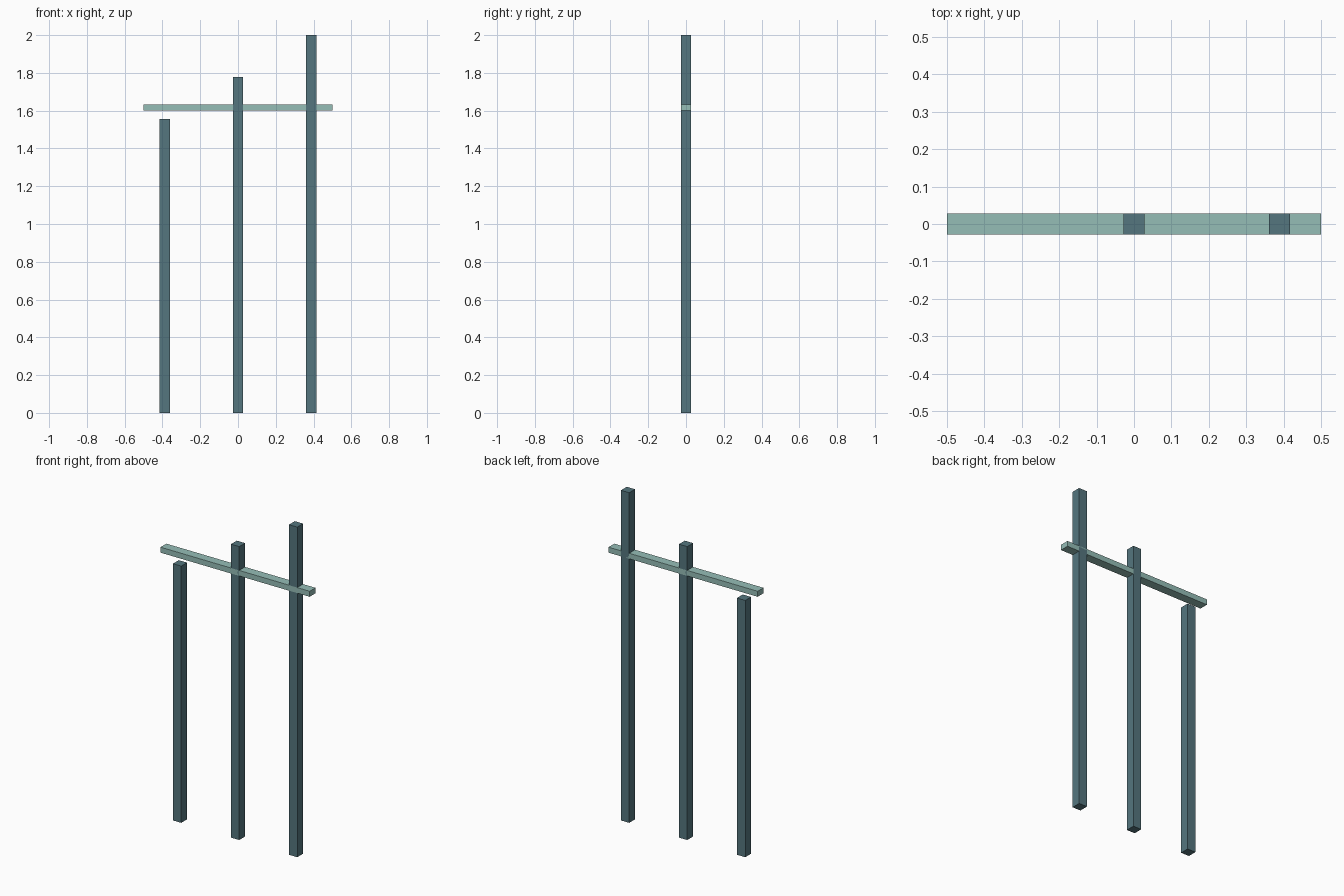
import bpy

if "Cube" in bpy.data.objects:
    bpy.data.objects.remove(bpy.data.objects["Cube"])

U = 1 / 9          # design module: the beam is nine modules long
W = 0.5 * U        # square post width, shared by the beam depth


def material(name, rgb):
    m = bpy.data.materials.new(name)
    m.diffuse_color = (*rgb, 1)
    m.use_nodes = True
    m.node_tree.nodes["Principled BSDF"].inputs["Base Color"].default_value = m.diffuse_color
    return m


def box(name, size, centre, mat):
    bpy.ops.mesh.primitive_cube_add(size=1, location=centre)
    ob = bpy.context.object
    ob.name = name
    ob.scale = size
    bpy.ops.object.transform_apply(location=False, rotation=False, scale=True)
    ob.data.materials.append(mat)
    return ob


dark = material("dark_teal", (0.09, 0.18, 0.21))
light = material("light_teal", (0.30, 0.51, 0.47))

# Three posts stepping up from left to right
for name, x, h in (("left_post", -3.5, 14), ("middle_post", 0, 16), ("right_post", 3.5, 18)):
    box(name, (W, W, h * U), (x * U, 0, h * U / 2), dark)

# Crossbeam, flush with the posts and just above the left one
box("crossbeam", (9 * U, W, 0.3 * U), (0, 0, 14.55 * U), light)
